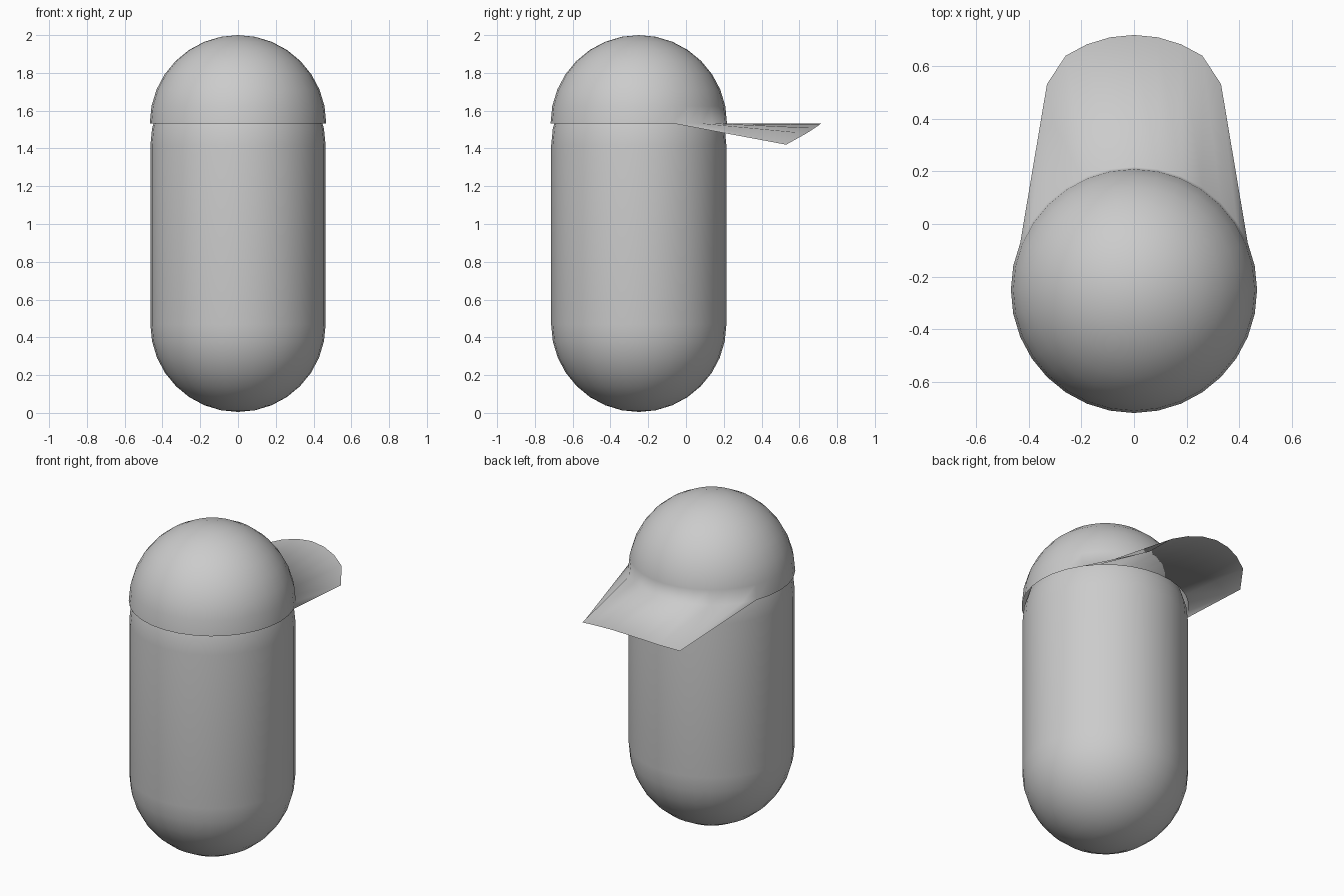
import bpy, bmesh
from math import sin, cos, pi

if "Cube" in bpy.data.objects:
    bpy.data.objects.remove(bpy.data.objects["Cube"])

SEG, STEPS = 32, 8
CY = -0.25          # shared axis of body and cap


def finish(bm, name):
    bmesh.ops.recalc_face_normals(bm, faces=bm.faces)
    for f in bm.faces:
        f.smooth = True
    mesh = bpy.data.meshes.new(name)
    bm.to_mesh(mesh)
    bm.free()
    obj = bpy.data.objects.new(name, mesh)
    bpy.context.collection.objects.link(obj)
    return obj


def revolve(bm, profile):
    """Turn (radius, z) points around the axis; radius 0 makes a pole."""
    rings = []
    for r, z in profile:
        n = SEG if r > 1e-5 else 1
        rings.append([bm.verts.new((r * cos(2 * pi * i / SEG), CY + r * sin(2 * pi * i / SEG), z))
                      for i in range(n)])
    for a, b in zip(rings, rings[1:]):
        for i in range(SEG):
            j = (i + 1) % SEG
            quad = [a[i % len(a)], a[j % len(a)], b[j % len(b)], b[i % len(b)]]
            bm.faces.new(list(dict.fromkeys(quad)))
    return rings


def arc(radius, z, start, end):
    """Quarter circle profile between two elevations (in quarter turns)."""
    pts = []
    for k in range(STEPS + 1):
        a = (start + (end - start) * k / STEPS) * pi / 2
        pts.append((radius * cos(a), z + radius * sin(a)))
    return pts


# Capsule body
bm = bmesh.new()
revolve(bm, arc(0.464, 0.469, -1, 0) + arc(0.464, 1.415, 0, 1))
finish(bm, "body")

# Cap dome, open underneath
bm = bmesh.new()
rim = revolve(bm, arc(0.467, 1.533, 0, 1))[0]

# Brim: the back part of the rim pushed out, drooping towards its corners
inner = rim[4:13]
droop = [0, 0.007, 0.025, 0.053, 0.113]
outer = []
for k, v in enumerate(inner):
    side = abs(k - 4)
    reach = 0.45 if side == 4 else 0.5
    outer.append(bm.verts.new((v.co.x, v.co.y + reach, v.co.z - droop[side])))
for k in range(8):
    bm.faces.new((inner[k], inner[k + 1], outer[k + 1], outer[k]))
# Triangles joining the corners to the sides of the rim
for corner, ids in ((outer[0], (4, 3, 2)), (outer[-1], (12, 13, 14))):
    for a, b in zip(ids, ids[1:]):
        bm.faces.new((rim[a], rim[b], corner))
finish(bm, "cap")
